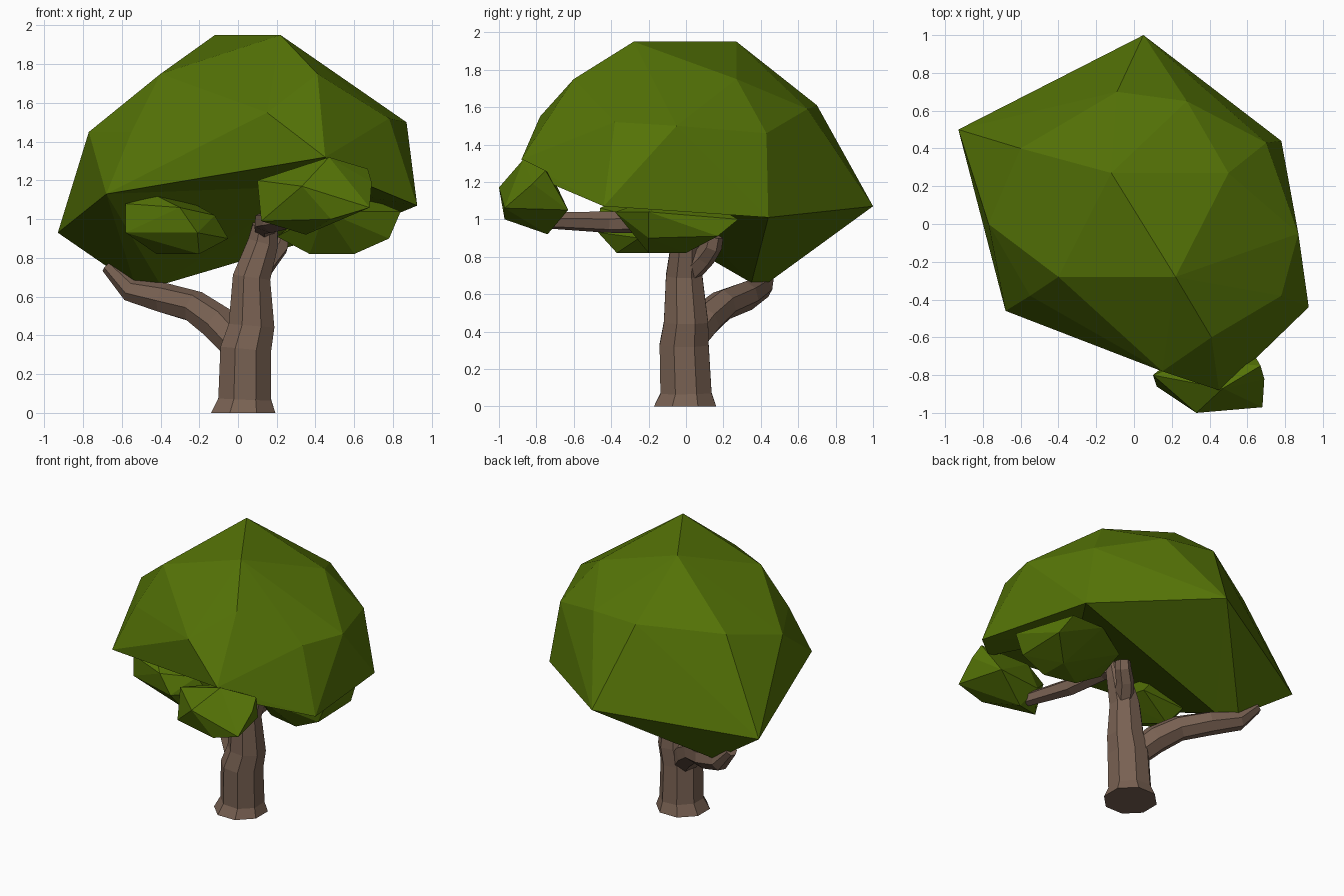
import bpy, bmesh, math
from mathutils import Vector

old = bpy.data.objects.get("Cube")
if old:
    bpy.data.objects.remove(old, do_unlink=True)


def material(name, rgb):
    m = bpy.data.materials.new(name)
    m.use_nodes = True
    m.diffuse_color = (*rgb, 1)
    bsdf = m.node_tree.nodes["Principled BSDF"]
    bsdf.inputs["Base Color"].default_value = (*rgb, 1)
    bsdf.inputs["Roughness"].default_value = 0.9
    return m


LEAF = material("leaf green", (0.09, 0.173, 0.002))
BARK = material("bark brown", (0.19, 0.12, 0.085))


def finish(bm, name, mat):
    bmesh.ops.recalc_face_normals(bm, faces=bm.faces[:])
    mesh = bpy.data.meshes.new(name)
    bm.to_mesh(mesh)
    bm.free()
    mesh.materials.append(mat)
    ob = bpy.data.objects.new(name, mesh)
    bpy.context.collection.objects.link(ob)
    return ob


def clump(name, points):
    """Faceted leaf clump wrapped around a few corner points."""
    bm = bmesh.new()
    for p in points:
        bm.verts.new(p)
    bmesh.ops.convex_hull(bm, input=bm.verts[:])
    bmesh.ops.delete(bm, geom=[v for v in bm.verts if not v.link_faces], context='VERTS')
    return finish(bm, name, LEAF)


def limb(name, path, sides):
    """Tapered faceted tube through (x, y, z, radius) stations."""
    bm = bmesh.new()
    pts = [Vector(p[:3]) for p in path]
    rings = []
    for i, p in enumerate(pts):
        along = (pts[min(i + 1, len(pts) - 1)] - pts[max(i - 1, 0)]).normalized()
        if i == 0 and p.z == 0:
            along = Vector((0, 0, 1))
        turn = Vector((0, 0, 1)).rotation_difference(along)
        ring = []
        for k in range(sides):
            a = math.tau * (k + 0.5) / sides
            ring.append(bm.verts.new(p + turn @ Vector((math.cos(a), math.sin(a), 0)) * path[i][3]))
        rings.append(ring)
    for low, high in zip(rings, rings[1:]):
        for k in range(sides):
            n = (k + 1) % sides
            bm.faces.new((low[k], low[n], high[n], high[k]))
    bm.faces.new(rings[0])
    bm.faces.new(rings[-1])
    return finish(bm, name, BARK)


# Main canopy: faceted dome above the rim, hollow underside below it
rim = [(.05, 1, 1.07), (.78, .44, 1.01), (.925, -.44, 1.07), (.61, -.745, 1.2),
       (.45, -.88, 1.32), (-.68, -.46, 1.13), (-.93, .5, .93)]
dome = [(-.12, .27, 1.95), (.22, -.28, 1.95), (.5, .27, 1.75), (.41, -.6, 1.75),
        (-.4, -.28, 1.75), (.78, -.38, 1.52), (.87, -.05, 1.5), (.7, .43, 1.46),
        (-.09, .7, 1.61), (.28, .65, 1.59), (-.6, .4, 1.56), (-.77, 0, 1.45),
        (-.55, -.38, 1.45), (.15, -.78, 1.55)]
bm = bmesh.new()
rim_verts = [bm.verts.new(p) for p in rim]
for p in dome:
    bm.verts.new(p)
bmesh.ops.convex_hull(bm, input=bm.verts[:])
bmesh.ops.recalc_face_normals(bm, faces=bm.faces[:])
flat = [f for f in bm.faces
        if f.normal.z < -.3 and all(v in rim_verts for v in f.verts)]
bmesh.ops.delete(bm, geom=flat, context='FACES_ONLY')
bmesh.ops.delete(bm, geom=[e for e in bm.edges if not e.link_faces], context='EDGES')
low_right = bm.verts.new((-.53, .43, .655))
low_left = bm.verts.new((-.4, .35, .66))
hollow = bm.verts.new((.35, -.15, 1.17))
back, left_back, left_front, corner, front, right_front, right_back = rim_verts
for tri in ((back, right_back, low_right), (back, low_right, low_left),
            (back, left_back, low_left), (right_back, right_front, low_right),
            (right_front, low_right, low_left), (right_front, low_left, hollow),
            (right_front, front, hollow), (front, corner, hollow),
            (corner, left_front, hollow), (left_front, left_back, hollow),
            (left_back, low_left, hollow)):
    bm.faces.new(tri)
finish(bm, "canopy", LEAF)

# Smaller leaf clumps under and in front of the canopy
clump("right_under_clump", [
    (-.58, -.36, .93), (-.58, -.36, 1.08), (-.3, -.46, 1.06), (-.21, -.47, .93),
    (-.42, -.17, .82), (-.2, -.37, .82), (-.05, -.25, .9), (-.12, -.3, 1.02),
    (-.3, -.1, 1.12), (-.5, -.1, .93), (-.15, -.08, .93), (-.42, -.34, 1.12)])
clump("left_under_clump", [
    (.37, -.15, .82), (.6, -.2, .82), (.6, 0, .82), (.78, -.2, .9),
    (.78, .17, .91), (.84, -.2, 1.04), (.75, .28, 1), (.2, -.1, .91),
    (.45, -.38, 1.04), (.25, .15, .95), (.5, .28, 1), (.55, 0, 1.16)])
clump("front_clump", [
    (.1, -.8, 1.2), (.12, -.86, .99), (.33, -1, 1.17), (.47, -.87, 1.32),
    (.67, -.75, 1.26), (.69, -.82, 1.19), (.68, -.97, 1.06), (.48, -.97, 1),
    (.35, -.74, .92), (.6, -.63, 1.05), (.25, -.68, 1.06), (.3, -.72, 1.24)])

# Trunk with flared foot, and its branches
limb("trunk", [(.027, -.005, 0, .18), (.035, 0, .07, .148), (.04, -.01, .33, .142),
               (.07, 0, .45, .128), (.07, -.01, .7, .105), (.13, 0, .88, .085),
               (.14, -.02, .97, .07)], 8)
limb("right_branch", [(.02, 0, .33, .09), (-.1, .1, .46, .095), (-.22, .2, .545, .085),
                      (-.38, .32, .59, .08), (-.55, .4, .635, .065),
                      (-.67, .44, .76, .04)], 7)
limb("front_branch", [(.14, .04, .93, .06), (.14, -.13, .985, .06),
                      (.18, -.42, .985, .058), (.28, -.75, .995, .045)], 6)
limb("left_branch", [(.1, .02, .72, .065), (.16, .1, .8, .06),
                     (.21, .14, .86, .055), (.22, .15, .91, .05)], 6)
